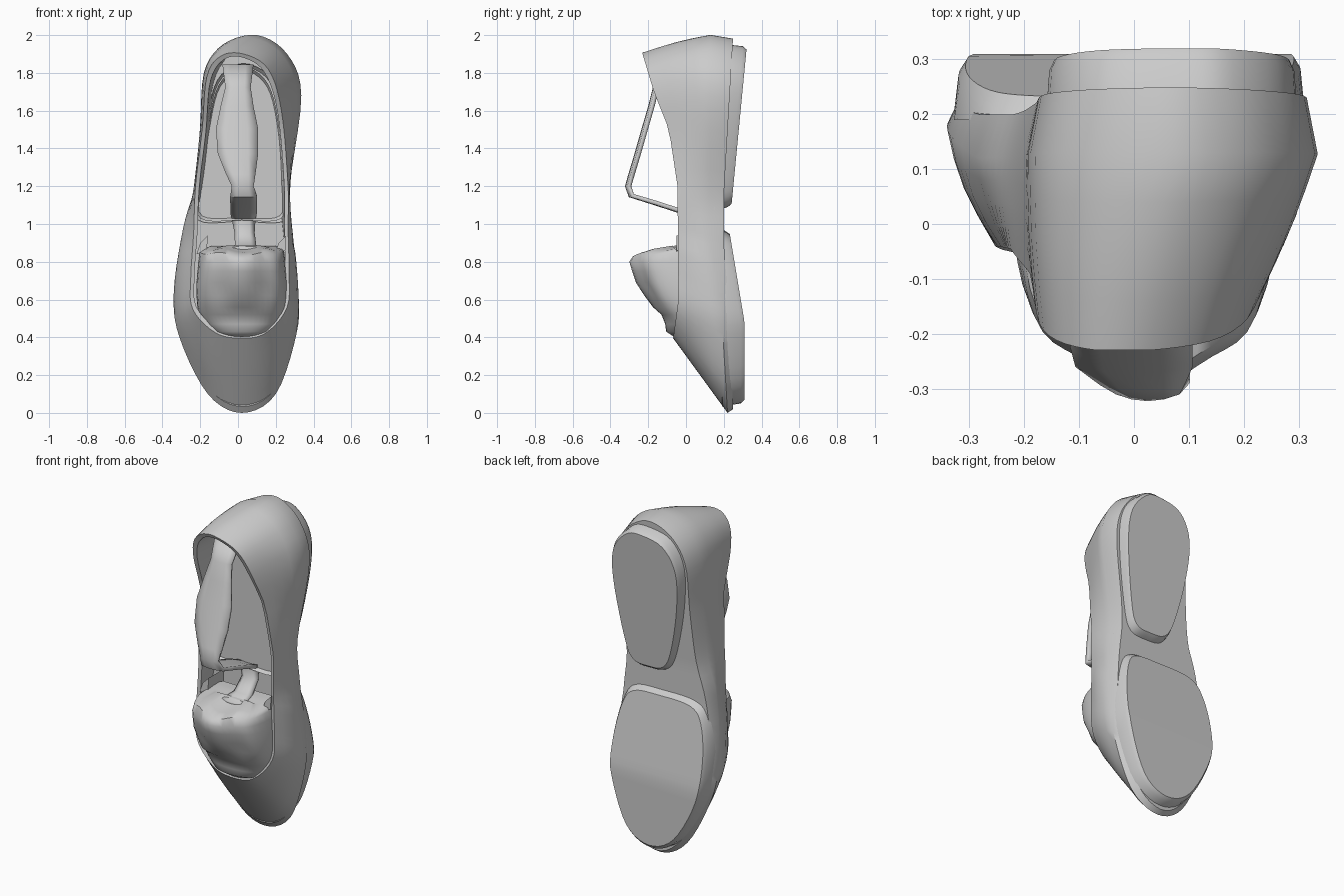
import bpy, bmesh
from math import radians, sin, cos, pi
from mathutils import Vector

if "Cube" in bpy.data.objects:
    bpy.data.objects.remove(bpy.data.objects["Cube"])


def catmull(pts, steps=5):
    """Closed smooth curve through control points."""
    pts = [Vector(p) for p in pts]
    n, out = len(pts), []
    for i in range(n):
        a, b, c, d = (pts[(i + k - 1) % n] for k in range(4))
        for s in range(steps):
            t = s / steps
            out.append(0.5 * (2 * b + (c - a) * t + (2 * a - 5 * b + 4 * c - d) * t ** 2
                              + (3 * b - a - 3 * c + d) * t ** 3))
    return out


def interp(keys, z):
    """Piecewise linear value from (z, value) pairs."""
    if z <= keys[0][0]:
        return keys[0][1]
    for (z0, v0), (z1, v1) in zip(keys, keys[1:]):
        if z <= z1:
            return v0 + (v1 - v0) * (z - z0) / (z1 - z0)
    return keys[-1][1]


def loft(name, rings, caps=True, closed=True, angle=40):
    """Skin a list of equal-length point rings; caps are strips across the ring."""
    bm = bmesh.new()
    vs = [[bm.verts.new(p) for p in r] for r in rings]
    n = len(rings[0])
    for a, b in zip(vs, vs[1:]):
        for i in range(n if closed else n - 1):
            j = (i + 1) % n
            bm.faces.new((a[i], a[j], b[j], b[i]))
    for ring in (vs[0], vs[-1]) if caps else ():
        for i in range((n + 1) // 2):
            quad = []
            for k in (i, i + 1, n - i - 1, (n - i) % n):
                if ring[k] not in quad:
                    quad.append(ring[k])
            if len(quad) > 2:
                bm.faces.new(quad)
    bmesh.ops.recalc_face_normals(bm, faces=bm.faces)
    me = bpy.data.meshes.new(name)
    bm.to_mesh(me)
    bm.free()
    me.polygons.foreach_set("use_smooth", [True] * len(me.polygons))
    me.set_sharp_from_angle(angle=radians(angle))
    ob = bpy.data.objects.new(name, me)
    bpy.context.collection.objects.link(ob)
    return ob


def inset(p, k, c=(0.02, 1.0)):
    """Move an (x, z) point inward by about k."""
    d = Vector(c) - p
    return p + Vector((k if d.x > 0 else -k, 0)) * min(1, abs(d.x) / 0.15) \
        + Vector((0, k * max(-1, min(1, d.y / 0.8))))


# Footprint and opening outlines as (x, z), toe first, matching points
foot = catmull([(.02, 0), (.2, .1), (.31, .42), (.32, .64), (.29, .95), (.275, 1.2), (.335, 1.68),
                (.26, 1.9), (.1, 2.0), (-.08, 1.95), (-.18, 1.8), (-.2, 1.5), (-.23, 1.2),
                (-.29, .98), (-.34, .64), (-.31, .4), (-.16, .1)])
rim = catmull([(.02, .395), (.15, .425), (.26, .56), (.27, .75), (.265, .98), (.265, 1.2), (.23, 1.6),
               (.16, 1.82), (.03, 1.9), (-.09, 1.89), (-.165, 1.78), (-.19, 1.5), (-.225, 1.2),
               (-.235, .95), (-.25, .72), (-.24, .55), (-.12, .425)])
RIM_Y = [(.38, -.07), (.6, -.04), (1.2, -.045), (1.5, -.09), (1.7, -.17), (1.9, -.23)]
FOOT_Y = [(0, .22), (.5, .19), (1.0, .12), (1.9, .13)]
BASE_Y = [(0, .25), (.5, .23), (.9, .2), (1.15, .2), (2, .25)]


def ring_at(pts, keys, dy=0):
    return [(p.x, interp(keys, p.y) + dy, p.y) for p in pts]


# Shoe upper: base -> widest line -> rim -> inside wall -> insole
foot3, rim3 = ring_at(foot, FOOT_Y), ring_at(rim, RIM_Y)
walls = []
for t in (.25, .5, .75):
    row = []
    for f, r in zip(foot3, rim3):
        p = Vector(f).lerp(Vector(r), t)
        bulge = .03 * sin(pi * t)
        p.x += bulge * max(-1, min(1, (p.x - .03) / .2)) * (.5 if p.z < .9 else .2)
        if p.z > 1.75:
            p.z += .01 * sin(pi * t)
        row.append(p)
    walls.append(row)
inner_rim = [inset(p, .02) for p in rim]
floor = [inset(p, .05) for p in foot]
for p in floor:
    p.y = max(p.y, .38 + .05 * abs(p.x))
base = [inset(p, .02) for p in foot]
loft("shoe_upper", [ring_at(base, BASE_Y), foot3, *walls, rim3,
                    ring_at(inner_rim, RIM_Y, .005), [(p.x, .14, p.y) for p in floor]])


# Slabs: outline lofted from a flared top to a slanted bottom with an eased edge
def slab(name, outline, top_y, bottom_keys, flare=1.0):
    pts = catmull(outline)
    mid = sum(pts, Vector((0, 0))) / len(pts)
    wide, small = ([mid + (p - mid) * k for p in pts] for k in (flare, .96))
    loft(name, [[(p.x, top_y, p.y) for p in wide], ring_at(pts, bottom_keys, -.02),
                ring_at(small, bottom_keys)])


slab("front_sole", [(.03, .05), (.19, .14), (.29, .42), (.3, .62), (.26, .85), (.19, .945), (.02, .96),
                    (-.2, .95), (-.285, .86), (-.32, .64), (-.29, .4), (-.14, .13)], .19,
     [(.05, .31), (.48, .31), (.96, .23)], 1.03)
slab("heel_block", [(.08, 1.09), (.19, 1.11), (.24, 1.25), (.29, 1.6), (.275, 1.8), (.18, 1.92), (.08, 1.94),
                    (-.07, 1.9), (-.15, 1.75), (-.14, 1.5), (-.08, 1.22), (-.02, 1.11)], .18,
     [(1.09, .24), (1.92, .32)], 1.03)

# Heel plate lying inside the shoe
slab("heel_plate", [(.02, 1.015), (.25, 1.02), (.255, 1.2), (.24, 1.5), (.18, 1.76), (.03, 1.85),
                    (-.11, 1.76), (-.17, 1.5), (-.21, 1.2), (-.21, 1.02)], .15, [(1, .13), (2, .13)])
# Slab's eased side faces the insole; this thin pad forms the raised front of the plate
slab("heel_pad", [(.02, 1.02), (.23, 1.03), (.24, 1.2), (.22, 1.5), (.16, 1.74), (.03, 1.83),
                  (-.1, 1.74), (-.16, 1.5), (-.2, 1.2), (-.2, 1.03)], .13, [(1, .055), (2, .055)])

# Puffy insert in the throat: (z, half width, front y, centre x)
HUMP = [(.40, .11, -.06, .02), (.43, .16, -.105, .02), (.47, .2, -.11, .02), (.52, .225, -.13, .02),
        (.56, .235, -.175, .02), (.62, .24, -.205, .02), (.69, .24, -.25, .02), (.75, .235, -.27, .02),
        (.80, .23, -.285, .02), (.85, .225, -.265, .02), (.87, .21, -.2, .03), (.885, .17, -.1, .03)]
rings = []
for z, w, y, cx in HUMP:
    ring = []
    for i in range(25):
        a = pi * i / 24
        c, s = cos(a), max(0, sin(a))
        crease = .015 * cos(a * 6) * s if z > .6 else 0
        ring.append((cx + w * abs(c) ** .9 * (1 if c > 0 else -1), .06 + (y - .06) * s ** .65 + crease,
                     z - (.02 * s * (1 - cos(a * 6)) / 2 if z > .84 else 0)))
    rings.append(ring)
loft("throat_insert", rings, angle=50)

# Bent handle strap: (centre x, half width, y, z)
STRAP = [(0, .08, -.10, 1.84), (0, .065, -.165, 1.72), (-.005, .085, -.19, 1.62), (-.005, .11, -.225, 1.5),
         (0, .105, -.262, 1.37), (.015, .075, -.295, 1.26), (.025, .055, -.312, 1.2), (.03, .07, -.295, 1.15),
         (.03, .07, -.18, 1.115), (.03, .07, -.04, 1.07), (.03, .06, .06, 1.03), (.035, .05, .06, .95),
         (.04, .055, -.02, .88), (.04, .07, -.12, .865)]
strap = loft("handle_strap", [[(cx + w * k, y + .012 * k * k, z) for k in (-1, -.5, 0, .5, 1)]
                              for cx, w, y, z in STRAP], False, False, 50)
mod = strap.modifiers.new("thickness", "SOLIDIFY")
mod.thickness = .022
mod.offset = 0

# Small side lugs beside the insert
for side, x in (("left", -.19), ("right", .225)):
    loft(side + "_lug", [[(x - .03, y0, .84), (x + .025, y0, .86), (x + .03, y0, .94), (x - .01, y0, .9)]
                         for y0 in (-.05, .1)], angle=30)
